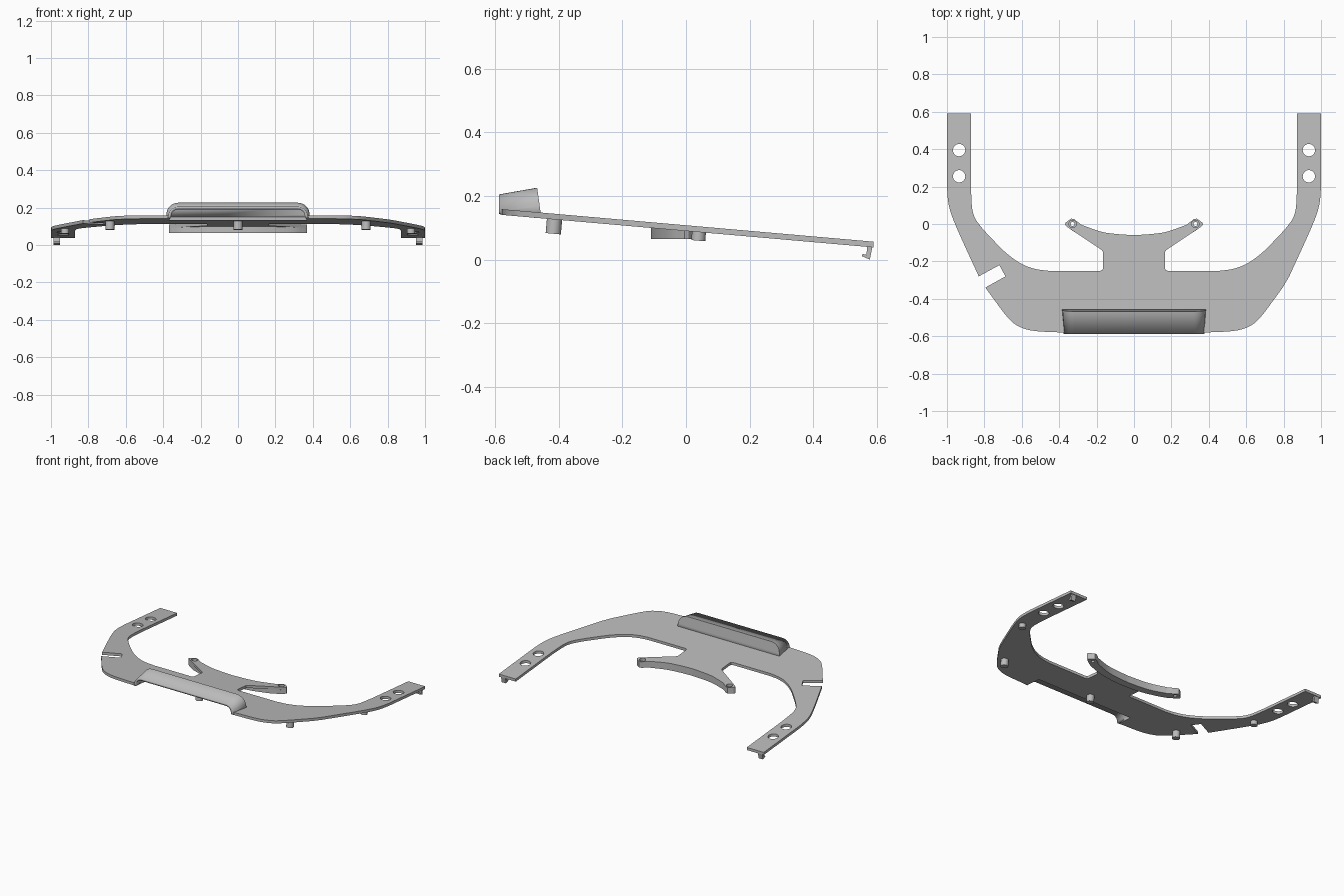
import bpy, bmesh, math
from mathutils import Vector

cube = bpy.data.objects.get("Cube")
if cube:
    bpy.data.objects.remove(cube, do_unlink=True)

grey = bpy.data.materials.new("plain grey")
grey.use_nodes = True
COLOUR = (0.5, 0.5, 0.5, 1)
grey.diffuse_color = COLOUR
grey.node_tree.nodes["Principled BSDF"].inputs["Base Color"].default_value = COLOUR

SLOPE = -0.0875
THICK = 0.018


def top_z(y):
    return 0.108 + SLOPE * y


def under_z(y):
    return top_z(y) - THICK


def finish(name, bm):
    bmesh.ops.remove_doubles(bm, verts=bm.verts, dist=1e-5)
    bmesh.ops.recalc_face_normals(bm, faces=bm.faces)
    mesh = bpy.data.meshes.new(name)
    bm.to_mesh(mesh)
    bm.free()
    obj = bpy.data.objects.new(name, mesh)
    bpy.context.collection.objects.link(obj)
    mesh.materials.append(grey)
    bpy.ops.object.select_all(action='DESELECT')
    obj.select_set(True)
    bpy.context.view_layer.objects.active = obj
    bpy.ops.object.shade_smooth_by_angle(angle=math.radians(30))
    return obj


def smooth(points, steps=5):
    """Spline through the points."""
    p = [Vector(q) for q in points]
    p = [2 * p[0] - p[1]] + p + [2 * p[-1] - p[-2]]
    out = []
    for a, b, c, d in zip(p, p[1:], p[2:], p[3:]):
        for i in range(steps):
            t = i / steps
            out.append(0.5 * (2 * b + (c - a) * t + (2 * a - 5 * b + 4 * c - d) * t ** 2
                              + (3 * b - a - 3 * c + d) * t ** 3))
    return [tuple(v) for v in out] + [tuple(points[-1])]


def mirror(points):
    return [(-x, y) for x, y in reversed(points)]


def circle(x, y, r, n=32):
    return [(x + r * math.cos(math.tau * i / n), y + r * math.sin(math.tau * i / n)) for i in range(n)]


def slab(name, loops, upper, lower):
    """Filled outline with holes, its two sides placed by height functions of y."""
    curve = bpy.data.curves.new(name, 'CURVE')
    curve.dimensions = '2D'
    curve.fill_mode = 'BOTH'
    curve.extrude = 0.1
    for loop in loops:
        spline = curve.splines.new('POLY')
        spline.points.add(len(loop) - 1)
        for point, (x, y) in zip(spline.points, loop):
            point.co = (x, y, 0, 1)
        spline.use_cyclic_u = True
    temp = bpy.data.objects.new(name + " outline", curve)
    bpy.context.collection.objects.link(temp)
    graph = bpy.context.evaluated_depsgraph_get()
    mesh = bpy.data.meshes.new_from_object(temp.evaluated_get(graph))
    bpy.data.objects.remove(temp, do_unlink=True)
    bm = bmesh.new()
    bm.from_mesh(mesh)
    bpy.data.meshes.remove(mesh)
    for v in bm.verts:
        v.co.z = upper(v.co.y) if v.co.z > 0 else lower(v.co.y)
    return finish(name, bm)


# Main plate: bow, legs, stem and forked arms
arc = smooth([(0, -.06), (.1, -.053), (.18, -.04), (.28, -.005)])
tip = [(.32, .026), (.335, .029), (.365, .008), (.37, -.004), (.36, -.014)]
stem = [(.175, -.137), (.165, -.15), (.165, -.235), (.169, -.246), (.18, -.25)]
inner = smooth([(.46, -.25), (.53, -.24), (.6, -.214), (.665, -.17), (.72, -.12),
                (.826, -.005), (.863, .07), (.872, .2)])
leg_end = [(.872, .59), (1, .59)]
outer_back = smooth([(1, .2), (.99, .1), (.95, -.016), (.83, -.28)])
outer_front = smooth([(.795, -.34), (.675, -.5), (.61, -.55), (.53, -.572), (.385, -.58)])
recess = [(.365, -.58), (.365, -.47)]
notch = [(.72, -.22), (.687, -.28)]

start = arc + tip + stem + inner + leg_end + outer_back
end = outer_front + recess
outline = start + end + mirror(start[1:] + notch + end)
holes = [circle(s * .935, y, .033) for s in (-1, 1) for y in (.255, .395)]
holes += [circle(s * .328, 0, .02) for s in (-1, 1)]
slab("main_plate", [outline] + holes, top_z, under_z)

# Curved rib below the forked arms
rib_front = smooth([(.36, -.014), (.3, -.052), (.2, -.085), (.1, -.104), (0, -.11)])
half = arc + tip[:-1] + rib_front
rib_holes = [circle(s * .328, 0, .011, 20) for s in (-1, 1)]
slab("arm_rib", [half + mirror(half[1:-1])] + rib_holes, under_z, lambda y: .065)


# Raised hood, open at the front and below
def hood_section(width, top, y_low, y_high, radius=.065):
    base = under_z(y_low) + .004
    side = []
    for i in range(9):
        a = math.radians(90 * i / 8)
        side.append((width - radius * (1 - math.cos(a)), top - radius * .9 * (1 - math.sin(a))))
    side = [(width + .004, base)] + side
    ring = side + [(-x, z) for x, z in reversed(side)]
    return [(x, y_low + (y_high - y_low) * (z - base) / (top - base), z) for x, z in ring]


bm = bmesh.new()
front = [bm.verts.new(c) for c in hood_section(.372, .205, -.588, -.588, .055)]
back = [bm.verts.new(c) for c in hood_section(.382, .226, -.455, -.468)]
for i in range(len(front) - 1):
    bm.faces.new((front[i], front[i + 1], back[i + 1], back[i]))
bm.faces.new(back)
hood = finish("front_hood", bm)
shell = hood.modifiers.new("shell", 'SOLIDIFY')
shell.thickness = .015
shell.offset = -1
# walls grow towards the inside of the hood
if hood.data.polygons[len(front) // 2 - 1].normal.z < 0:
    hood.data.flip_normals()


# Locating pins, square to the underside
def pin(name, x, y, radius, length):
    bm = bmesh.new()
    bmesh.ops.create_cone(bm, cap_ends=True, segments=24, radius1=radius, radius2=radius,
                          depth=length + .008)
    obj = finish(name, bm)
    obj.location = (x, y, under_z(y) + .004 - length / 2)
    obj.rotation_euler.x = math.atan(SLOPE)


pin("centre_pin", 0, -.415, .024, .045)
for side, s in (("left", 1), ("right", -1)):
    pin(side + "_front_pin", s * .685, -.415, .024, .045)
    pin(side + "_leg_pin", s * .925, .04, .022, .027)

    # Small catch under the end of each leg
    bm = bmesh.new()
    profile = [(.588, .05), (.578, 0), (.553, .011), (.555, .018), (.567, .015), (.571, .05)]
    face = bm.faces.new([bm.verts.new((s * .953, y, z)) for y, z in profile])
    grown = bmesh.ops.extrude_face_region(bm, geom=[face])["geom"]
    bmesh.ops.translate(bm, vec=(s * .033, 0, 0),
                        verts=[g for g in grown if isinstance(g, bmesh.types.BMVert)])
    finish(side + "_leg_catch", bm)
